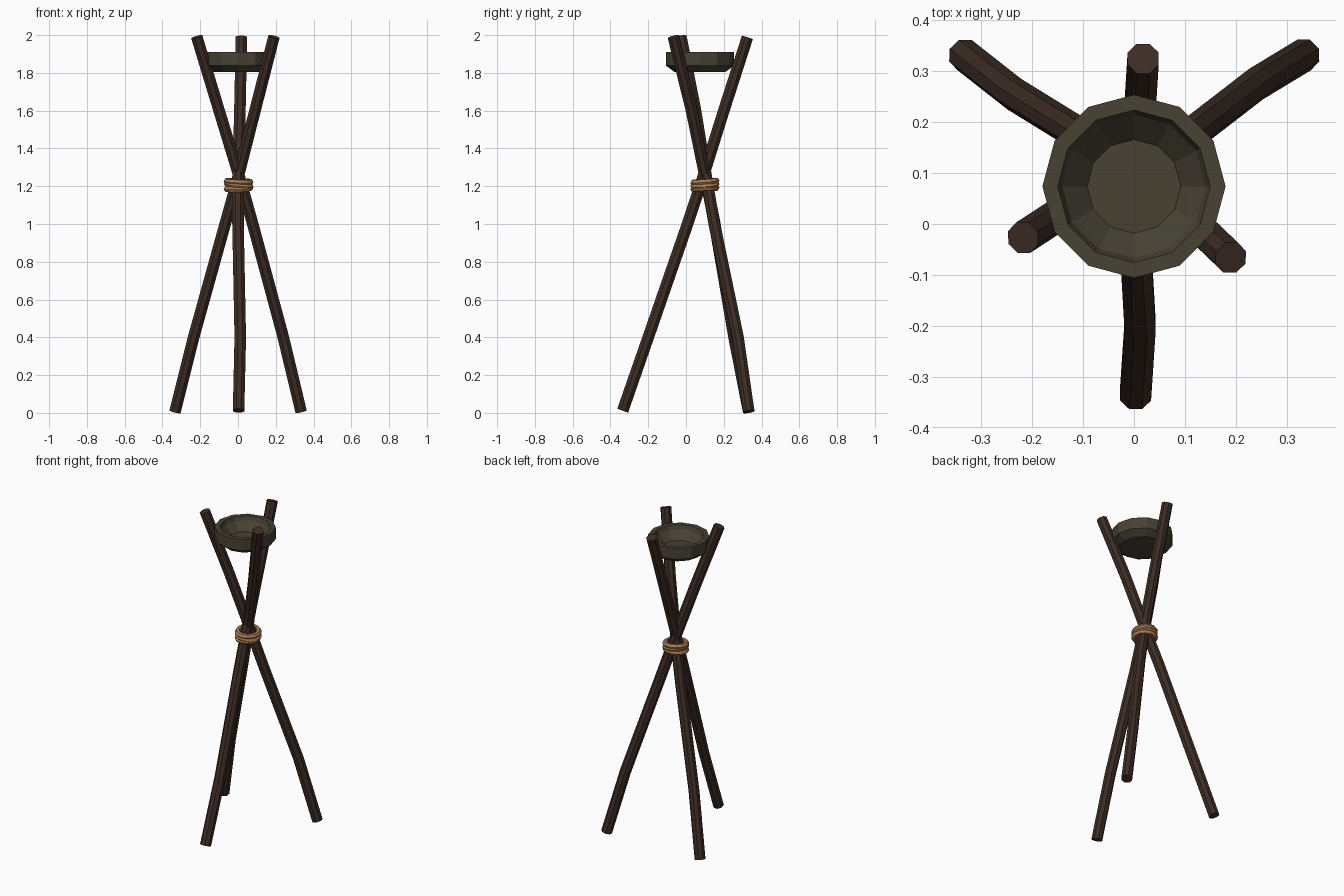
import bpy, bmesh, math
from mathutils import Vector, Matrix

if "Cube" in bpy.data.objects:
    bpy.data.objects.remove(bpy.data.objects["Cube"])


def material(name, rgb):
    m = bpy.data.materials.new(name)
    m.diffuse_color = (*rgb, 1)
    m.use_nodes = True
    m.node_tree.nodes["Principled BSDF"].inputs["Base Color"].default_value = m.diffuse_color
    return m


wood = material("dark wood", (0.047, 0.026, 0.018))
rope = material("tan rope", (0.42, 0.21, 0.09))
iron = material("olive iron", (0.063, 0.054, 0.034))


def finish(name, bm, mat):
    bmesh.ops.recalc_face_normals(bm, faces=bm.faces)
    me = bpy.data.meshes.new(name)
    bm.to_mesh(me)
    bm.free()
    me.materials.append(mat)
    ob = bpy.data.objects.new(name, me)
    bpy.context.collection.objects.link(ob)
    return ob


def bridge(bm, a, b):
    n = len(a)
    for i in range(n):
        bm.faces.new((a[i], a[(i + 1) % n], b[(i + 1) % n], b[i]))


def pole(name, path, radius=0.033, sides=8):
    pts = [Vector(p) for p in path]
    bm = bmesh.new()
    rings = []
    for i, p in enumerate(pts):
        d = (pts[min(i + 1, len(pts) - 1)] - pts[max(i - 1, 0)]).normalized()
        u = d.cross(Vector((0, 1, 0))).normalized()
        v = d.cross(u)
        rings.append([bm.verts.new(p + radius * (math.cos(a) * u + math.sin(a) * v))
                      for a in (math.tau * (k + 0.5) / sides for k in range(sides))])
    for a, b in zip(rings, rings[1:]):
        bridge(bm, a, b)
    bm.faces.new(rings[0])
    bm.faces.new(rings[-1])
    return finish(name, bm, wood)


# three slightly crooked poles crossing at the lashing
pole("front_pole", [(0.003, -0.335, .012), (0.012, -0.2, .4), (0.0, 0.008, 1.0),
                    (0.0, 0.075, 1.2), (0.01, 0.2, 1.6), (0.018, 0.325, 1.988)])
pole("left_pole", [(-0.333, 0.332, .007), (-0.235, 0.255, .4), (-0.068, 0.152, 1.0),
                   (-0.012, 0.112, 1.2), (0.09, 0.03, 1.6), (0.19, -0.066, 1.99)])
pole("right_pole", [(0.334, 0.332, .007), (0.24, 0.275, .4), (0.078, 0.15, 1.0),
                    (0.022, 0.115, 1.2), (-0.1, 0.05, 1.6), (-0.218, -0.027, 1.99)])


# rope lashing: stacked, slightly tilted loops
def loop(name, z, major, minor, tilt_x, tilt_y, n=14, m=6):
    bm = bmesh.new()
    rings = []
    for i in range(n):
        a = math.tau * i / n
        rings.append([bm.verts.new(((major + minor * math.cos(t)) * math.cos(a),
                                    (major + minor * math.cos(t)) * math.sin(a),
                                    minor * math.sin(t)))
                      for t in (math.tau * j / m for j in range(m))])
    for i in range(n):
        bridge(bm, rings[i], rings[(i + 1) % n])
    bm.transform(Matrix.Translation((0.003, 0.1, z)) @ Matrix.Rotation(tilt_x, 4, 'X')
                 @ Matrix.Rotation(tilt_y, 4, 'Y'))
    finish(name, bm, rope)


loop("rope_loop_low", 1.188, 0.062, 0.017, 0.06, -0.05)
loop("rope_loop_mid", 1.206, 0.063, 0.016, 0.08, 0.12)
loop("rope_loop_high", 1.224, 0.062, 0.017, 0.08, 0.04)

# twelve-sided fire bowl, lathed from a closed profile
profile = [(0.135, 1.805), (0.18, 1.838), (0.18, 1.91), (0.15, 1.91),
           (0.141, 1.885), (0.092, 1.835)]
bm = bmesh.new()
rings = [[bm.verts.new((r * math.cos(math.tau * k / 12),
                        0.074 + r * math.sin(math.tau * k / 12), z))
          for k in range(12)] for r, z in profile]
for a, b in zip(rings, rings[1:]):
    bridge(bm, a, b)
bm.faces.new(rings[0])
bm.faces.new(rings[-1])
finish("bowl", bm, iron)
